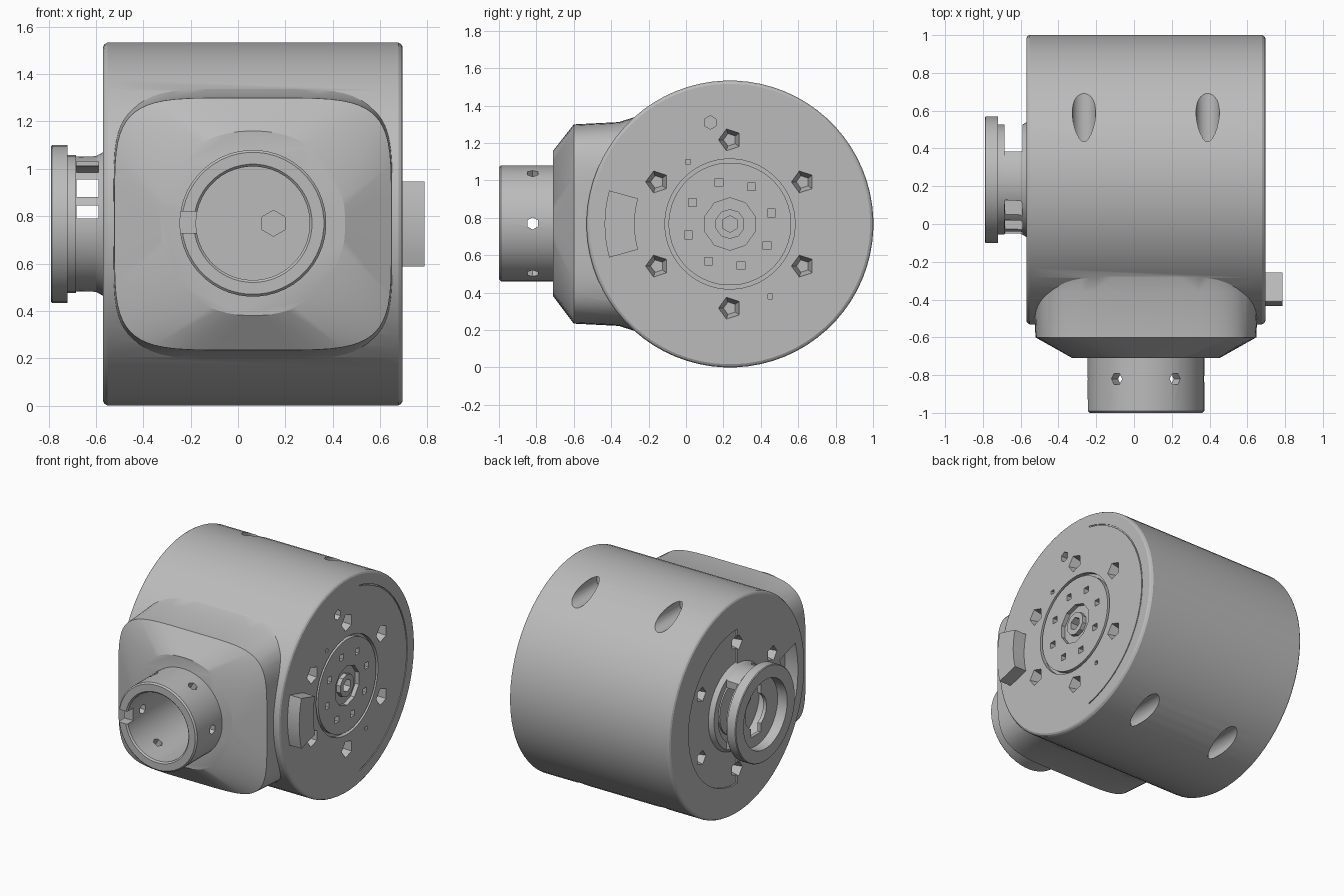
import bpy, bmesh
from math import sin, cos, pi, radians, copysign

if "Cube" in bpy.data.objects:
    bpy.data.objects.remove(bpy.data.objects["Cube"], do_unlink=True)

grey = bpy.data.materials.new("light_grey")
grey.use_nodes = True
grey.diffuse_color = (0.5, 0.5, 0.5, 1)
grey.node_tree.nodes["Principled BSDF"].inputs["Base Color"].default_value = (0.5, 0.5, 0.5, 1)

AXIS = (0.235, 0.767)      # y, z of the drum axis
NECK = (0.063, 0.77)       # x, z of the collar axis
LEFT, RIGHT = 0.695, -0.57  # x of the two drum end faces


def skin(name, rings, wrap=False):
    """Bridge rings of points into a closed solid, capped or wrapped round."""
    bm = bmesh.new()
    loops = [[bm.verts.new(p) for p in r] for r in rings]
    pairs = list(zip(loops, loops[1:]))
    if wrap:
        pairs.append((loops[-1], loops[0]))
    else:
        bm.faces.new(loops[0])
        bm.faces.new(loops[-1])
    for a, b in pairs:
        for i in range(len(a)):
            j = (i + 1) % len(a)
            bm.faces.new((a[i], a[j], b[j], b[i]))
    bmesh.ops.recalc_face_normals(bm, faces=bm.faces)
    mesh = bpy.data.meshes.new(name)
    bm.to_mesh(mesh)
    bm.free()
    mesh.materials.append(grey)
    obj = bpy.data.objects.new(name, mesh)
    bpy.context.collection.objects.link(obj)
    return obj


def ring(axis, t, c, rx, rz=None, n=48, power=2):
    """Circle or superellipse across the x or y axis at position t."""
    rz = rz or rx
    pts = []
    for k in range(n):
        a = 2 * pi * (k + 0.5) / n
        u, v = [copysign(abs(f(a)) ** (2 / power), f(a)) for f in (cos, sin)]
        u, v = c[0] + rx * u, c[1] + rz * v
        pts.append((t, u, v) if axis == "X" else (u, t, v))
    return pts


def turned(name, axis, c, profile, n=48, wrap=False):
    return skin(name, [ring(axis, t, c, r, n=n) for t, r in profile], wrap)


def rod(axis, c, t0, t1, r, n=24, r1=None):
    return turned("cutter", axis, c, [(t0, r), (t1, r1 or r)], n)


def box(x, y, z):
    return skin("cutter", [[(a, y[0], z[0]), (a, y[1], z[0]), (a, y[1], z[1]), (a, y[0], z[1])] for a in x])


def sector(name, x0, x1, r0, r1, start, end, n=12):
    """Arc-shaped block around the drum axis."""
    rings = []
    for k in range(n + 1):
        a = radians(start + (end - start) * k / n)
        rings.append([(x, AXIS[0] + r * cos(a), AXIS[1] + r * sin(a))
                      for x, r in ((x0, r0), (x1, r0), (x1, r1), (x0, r1))])
    return skin(name, rings)


def combine(target, other, operation="DIFFERENCE"):
    bpy.context.view_layer.update()
    mod = target.modifiers.new("bool", "BOOLEAN")
    mod.operation, mod.solver, mod.object = operation, "EXACT", other
    bpy.context.view_layer.objects.active = target
    bpy.ops.object.modifier_apply(modifier=mod.name)
    bpy.data.objects.remove(other, do_unlink=True)


def on_face(r, degrees):
    a = radians(degrees)
    return AXIS[0] + r * cos(a), AXIS[1] + r * sin(a)


# Drum with softened rims
body = turned("drum_body", "X", AXIS, [
    (RIGHT, 0.75), (RIGHT + 0.006, 0.76), (RIGHT + 0.018, 0.767),
    (LEFT - 0.018, 0.767), (LEFT - 0.006, 0.76), (LEFT, 0.75)], n=72)

# Rounded front block, flared into the drum and tapered to the collar
block = skin("front_block", [
    ring("Y", -0.1, (0.063, 0.767), 0.6, 0.62, 64, 5),
    ring("Y", -0.28, (0.063, 0.767), 0.6, 0.57, 64, 5),
    ring("Y", -0.36, (0.063, 0.767), 0.595, 0.545, 64, 5),
    ring("Y", -0.6, (0.063, 0.767), 0.585, 0.533, 64, 5),
    ring("Y", -0.71, (0.063, 0.77), 0.39, 0.39, 64, 2.2)])
combine(body, block, "UNION")

# Bore behind the collar, with a small cable hole
combine(body, rod("Y", NECK, -0.8, -0.4, 0.24, 48))
combine(body, rod("Y", (0.15, 0.77), -0.45, -0.3, 0.055, 6))

# Screw channels drilled from the back, top and bottom
for x in (-0.265, 0.39):
    for z in (1.445, 0.09):
        combine(body, rod("Y", (x, z), 0.36, 1.1, 0.062))

# Half-round step and locking recess on the right end
combine(body, sector("cutter", RIGHT - 0.05, RIGHT + 0.012, 0.2, 0.55, -90, 90, 24))
combine(body, sector("cutter", RIGHT - 0.05, RIGHT + 0.1, 0.5, 0.68, 163, 197))

# Bolt holes on both ends
for k in range(6):
    c = on_face(0.45, 30 + 60 * k)
    combine(body, rod("X", c, LEFT - 0.08, LEFT + 0.02, 0.035, 5, 0.068))
    combine(body, rod("X", c, RIGHT - 0.02, RIGHT + 0.08, 0.06, 5, 0.035))

# Left end: seam, round groove, centre recess and small holes
combine(body, sector("cutter", LEFT - 0.006, LEFT + 0.02, 0.67, 0.678, -78, 78, 24))
for r0, r1, n in ((0.328, 0.348, 48), (0.08, 0.14, 10)):
    combine(body, turned("cutter", "X", AXIS, [
        (LEFT - 0.03, r0), (LEFT - 0.03, r1), (LEFT + 0.02, r1), (LEFT + 0.02, r0)], n, True))
combine(body, rod("X", AXIS, LEFT - 0.06, LEFT + 0.02, 0.045, 6))
for k in range(8):
    combine(body, rod("X", on_face(0.23, 15 + 45 * k), LEFT - 0.05, LEFT + 0.02, 0.03, 4))
combine(body, rod("X", (0.13, 1.31), LEFT - 0.05, LEFT + 0.02, 0.036, 6))
for c in ((0.01, 1.1), (0.45, 0.38)):
    combine(body, rod("X", c, LEFT - 0.04, LEFT + 0.02, 0.018, 4))

# Locking tab on the left end
tab = sector("locking_tab", LEFT - 0.02, 0.787, 0.51, 0.67, 164.5, 195.5, 8)

# Front collar with six cross holes and a key notch
collar = turned("front_collar", "Y", NECK, [
    (-1, 0.3), (-0.99, 0.31), (-0.7, 0.31), (-0.7, 0.24), (-0.99, 0.24), (-1, 0.25)], wrap=True)
for k in range(3):
    hole = rod("X", (0, 0), -0.4, 0.4, 0.033, 6)
    hole.location = (NECK[0], -0.82, NECK[1])
    hole.rotation_euler.y = k * pi / 3
    combine(collar, hole)
combine(collar, box((-0.3, -0.16), (-1.05, -0.93), (0.73, 0.82)))

# Flanged hub on the right end
hub = turned("flanged_hub", "X", AXIS, [
    (-0.79, 0.33), (-0.785, 0.335), (-0.72, 0.335), (-0.72, 0.292), (-0.685, 0.292),
    (-0.685, 0.285), (-0.6, 0.287), (-0.55, 0.315), (-0.55, 0.245), (-0.79, 0.245)], wrap=True)
combine(hub, box((-0.685, -0.59), (0.385, 0.7), (0.3, 1.2)))
for z in ((0.79, 0.845), (0.88, 0.955), (0.985, 1.03)):
    combine(hub, box((-0.683, -0.59), (-0.2, 0.235), z))

# Keyed plate inside the hub
plate = turned("hub_plate", "X", AXIS, [(-0.715, 0.25), (-0.69, 0.25)])
combine(plate, rod("X", AXIS, -0.8, -0.6, 0.12))
combine(plate, box((-0.8, -0.6), (0.18, 0.29), (0.6, 0.94)))

for obj in (body, tab, collar, hub, plate):
    bpy.ops.object.select_all(action="DESELECT")
    obj.select_set(True)
    bpy.context.view_layer.objects.active = obj
    bpy.ops.object.shade_smooth_by_angle(angle=radians(25))
